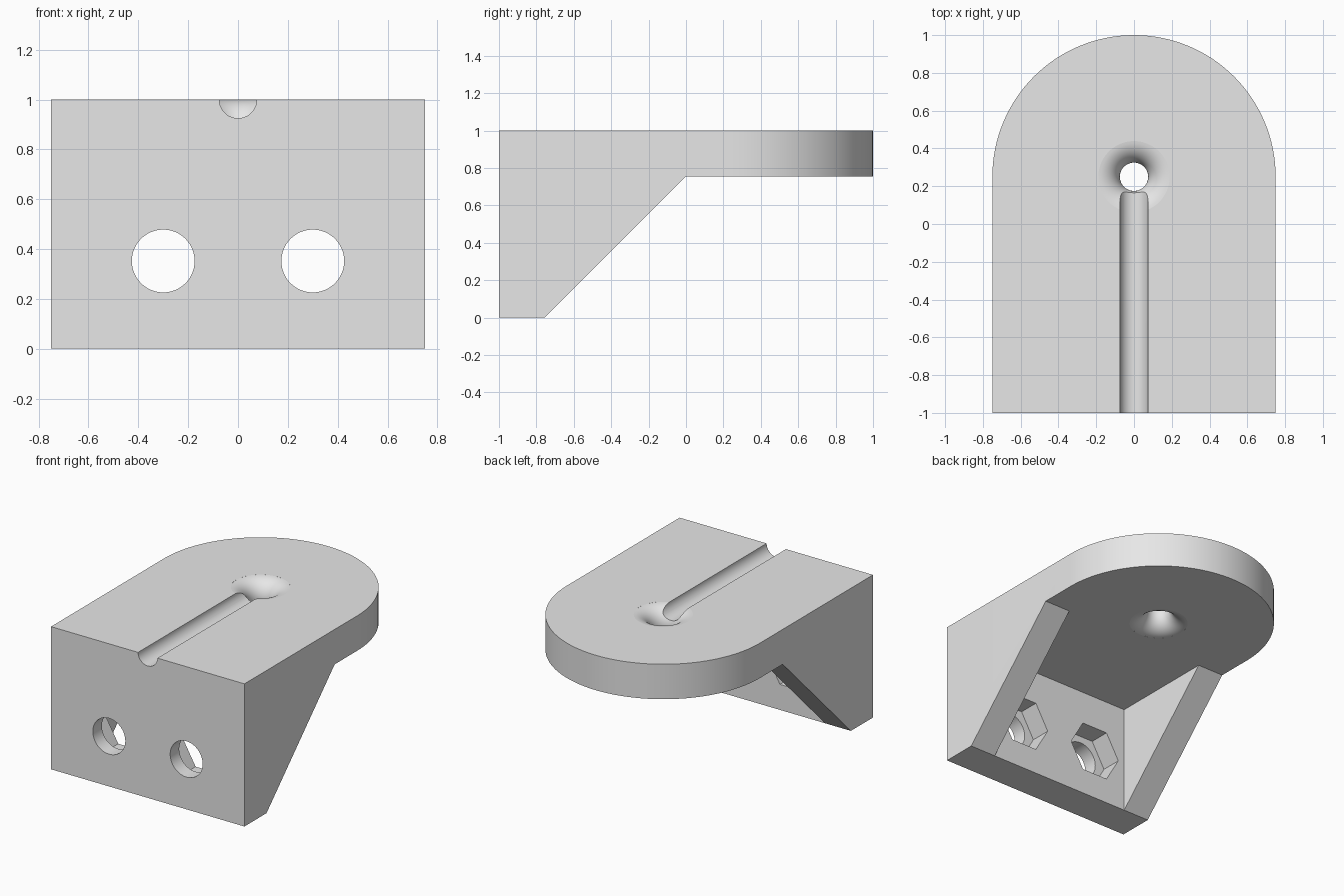
import bpy, bmesh, math
from mathutils import Matrix, Vector

HALF_W = 0.75      # half width of the bracket
T = 0.245          # thickness of shelf and wall
RIB = 0.2          # thickness of the side ribs
PIVOT_Y = 0.25     # centre of the rounded end and of the funnel
R_HOLE = 0.075     # throat of the funnel, also the groove radius

cube = bpy.data.objects.get("Cube")
if cube:
    bpy.data.objects.remove(cube, do_unlink=True)

grey = bpy.data.materials.new("light_grey")
grey.use_nodes = True
grey.diffuse_color = (0.8, 0.8, 0.8, 1)
grey.node_tree.nodes["Principled BSDF"].inputs["Base Color"].default_value = (0.8, 0.8, 0.8, 1)


def make_object(name, bm):
    bmesh.ops.recalc_face_normals(bm, faces=bm.faces[:])
    mesh = bpy.data.meshes.new(name)
    bm.to_mesh(mesh)
    bm.free()
    mesh.materials.append(grey)
    obj = bpy.data.objects.new(name, mesh)
    bpy.context.collection.objects.link(obj)
    return obj


def prism(name, points, sweep):
    """Extrude a closed outline of 3D points along a vector."""
    bm = bmesh.new()
    face = bm.faces.new([bm.verts.new(p) for p in points])
    new = bmesh.ops.extrude_face_region(bm, geom=[face])["geom"]
    verts = [g for g in new if isinstance(g, bmesh.types.BMVert)]
    bmesh.ops.translate(bm, verts=verts, vec=Vector(sweep))
    return make_object(name, bm)


def rod(name, x, z, radius, y0, y1, sides):
    """Cylinder along y, with a corner pointing along x."""
    ring = [(x + radius * math.cos(2 * math.pi * i / sides), y0,
             z + radius * math.sin(2 * math.pi * i / sides)) for i in range(sides)]
    return prism(name, ring, (0, y1 - y0, 0))


def lathe(name, profile, centre, steps):
    """Closed solid turned about a vertical axis."""
    bm = bmesh.new()
    rings = []
    for i in range(steps):
        rot = Matrix.Rotation(2 * math.pi * i / steps, 3, 'Z')
        rings.append([bm.verts.new(rot @ Vector((r, 0, z)) + centre) for r, z in profile])
    for a, b in zip(rings, rings[1:] + rings[:1]):
        for j in range(len(profile) - 1):
            bm.faces.new((a[j], b[j], b[j + 1], a[j + 1]))
    bm.faces.new([r[0] for r in rings])
    bm.faces.new([r[-1] for r in rings])
    return make_object(name, bm)


# Full-height block with a rounded back end
outline = [(-HALF_W, -1, 0), (HALF_W, -1, 0)]
for i in range(65):
    a = math.pi * i / 64
    outline.append((HALF_W * math.cos(a), PIVOT_Y + HALF_W * math.sin(a), 0))
bracket = prism("bracket", outline, (0, 0, 1))

# Sloped underside that leaves the shelf, the wall and the rib slopes
under = 1 - T
slope = [(-1, T - 1, 0), (-1, 0, under), (-1, 1.2, under), (-1, 1.2, -0.2), (-1, T - 1.2, -0.2)]
cutters = [prism("underside_cutter", slope, (2, 0, 0))]

# Pocket between the two ribs
w = HALF_W - RIB
floor = [(-w, T - 1, -0.3), (w, T - 1, -0.3), (w, 0.3, -0.3), (-w, 0.3, -0.3)]
cutters.append(prism("pocket_cutter", floor, (0, 0, under + 0.3)))

# Bolt holes with hexagonal nut recesses behind
for side, x in (("left", 0.3), ("right", -0.3)):
    cutters.append(rod(side + "_bolt_cutter", x, 0.352, 0.126, -1.1, -0.6, 64))
    cutters.append(rod(side + "_nut_cutter", x, 0.352, 0.2, -0.9, -0.6, 6))

# Cable groove along the top
cutters.append(rod("groove_cutter", 0, 1, R_HOLE, -1.1, PIVOT_Y, 48))

# Hourglass funnel through the shelf
r = T / 2
arc = [math.radians(-86 + 172 * i / 28) for i in range(29)]
profile = [(R_HOLE + r - r * math.cos(a), 1 - r + r * math.sin(a)) for a in arc]
profile = [(profile[0][0], under - 0.05)] + profile + [(profile[-1][0], 1.05)]
cutters.append(lathe("funnel_cutter", profile, Vector((0, PIVOT_Y, 0)), 64))

# Cut everything away, then shade
bpy.ops.object.select_all(action='DESELECT')
bpy.context.view_layer.objects.active = bracket
bracket.select_set(True)
for cutter in cutters:
    cutter.hide_render = True
    mod = bracket.modifiers.new(cutter.name, 'BOOLEAN')
    mod.operation = 'DIFFERENCE'
    mod.solver = 'EXACT'
    mod.object = cutter
    bpy.ops.object.modifier_apply(modifier=mod.name)
    bpy.data.objects.remove(cutter, do_unlink=True)
bpy.ops.object.shade_smooth_by_angle(angle=math.radians(30))
